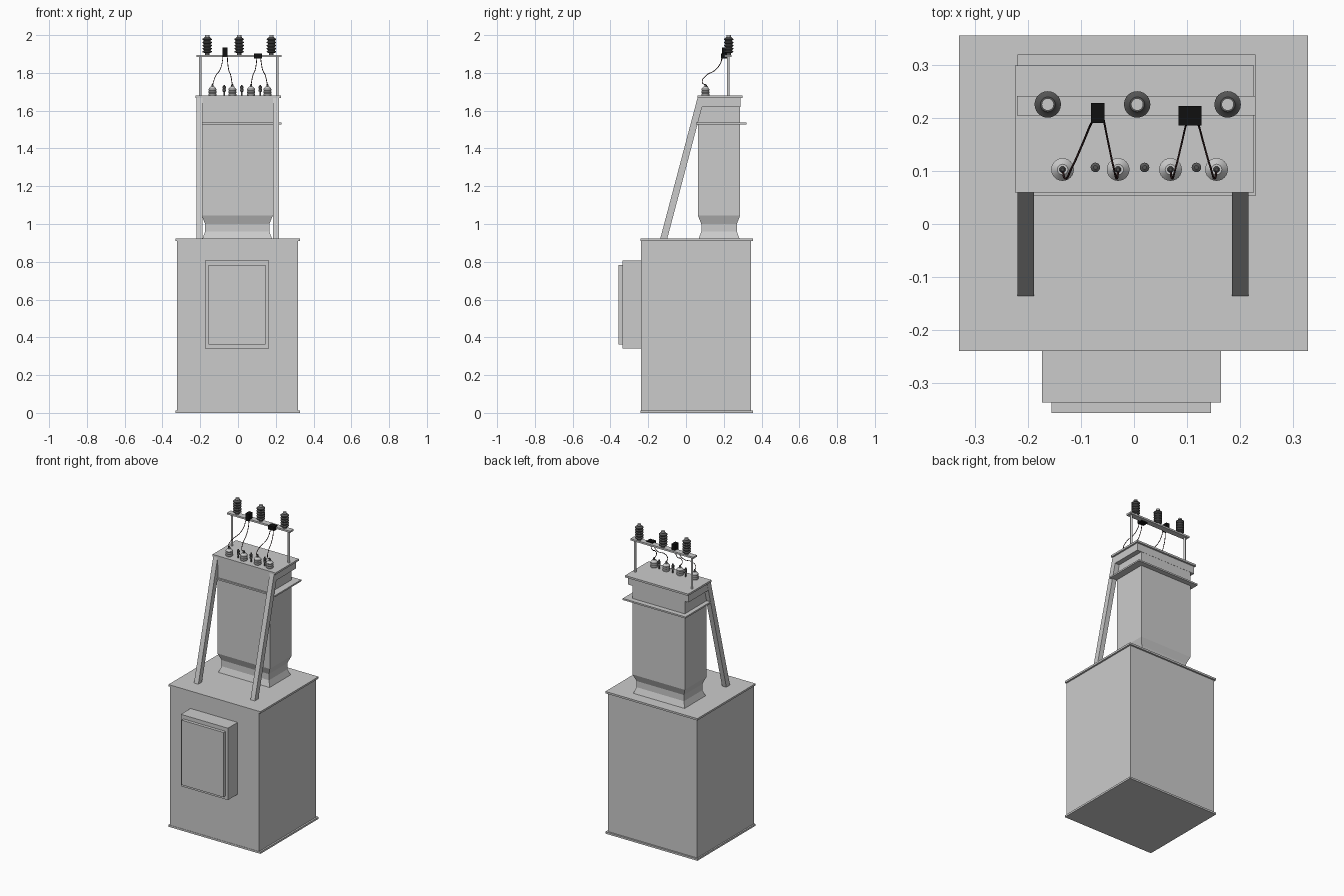
import bpy, bmesh, math
from mathutils import Vector

if "Cube" in bpy.data.objects:
    bpy.data.objects.remove(bpy.data.objects["Cube"])


def material(name, rgb):
    m = bpy.data.materials.new(name)
    m.diffuse_color = (*rgb, 1)
    m.use_nodes = True
    m.node_tree.nodes["Principled BSDF"].inputs["Base Color"].default_value = m.diffuse_color
    return m


DARK = material("dark_ceramic", (0.09, 0.09, 0.09))
BLACK = material("black_plastic", (0.005, 0.005, 0.005))
WIRE = material("wire_brown", (0.03, 0.012, 0.012))


def finish(name, bm, mat=None, smooth=False):
    bmesh.ops.recalc_face_normals(bm, faces=bm.faces)
    me = bpy.data.meshes.new(name)
    bm.to_mesh(me)
    bm.free()
    ob = bpy.data.objects.new(name, me)
    bpy.context.collection.objects.link(ob)
    if mat:
        me.materials.append(mat)
    if smooth:
        bpy.ops.object.select_all(action='DESELECT')
        ob.select_set(True)
        bpy.context.view_layer.objects.active = ob
        bpy.ops.object.shade_smooth_by_angle(angle=math.radians(35))
    return ob


def skin(name, rings, mat=None, smooth=False):
    """Bridge equal-length rings of points and cap both ends."""
    bm = bmesh.new()
    loops = [[bm.verts.new(p) for p in r] for r in rings]
    for a, b in zip(loops, loops[1:]):
        n = len(a)
        for i in range(n):
            bm.faces.new((a[i], a[(i + 1) % n], b[(i + 1) % n], b[i]))
    bm.faces.new(loops[0][::-1])
    bm.faces.new(loops[-1])
    return finish(name, bm, mat, smooth)


def rect(x0, x1, y0, y1, z):
    return [(x0, y0, z), (x1, y0, z), (x1, y1, z), (x0, y1, z)]


def box(name, x0, x1, y0, y1, z0, z1, mat=None):
    return skin(name, [rect(x0, x1, y0, y1, z0), rect(x0, x1, y0, y1, z1)], mat)


def lathe(name, x, y, profile, mat=None, n=24):
    rings = [[(x + r * math.cos(2 * math.pi * i / n), y + r * math.sin(2 * math.pi * i / n), z)
              for i in range(n)] for r, z in profile]
    return skin(name, rings, mat, True)


def wire(name, pts):
    cu = bpy.data.curves.new(name, 'CURVE')
    cu.dimensions = '3D'
    cu.bevel_depth = 0.002
    cu.bevel_resolution = 1
    cu.resolution_u = 6
    sp = cu.splines.new('BEZIER')
    sp.bezier_points.add(len(pts) - 1)
    for bp, p in zip(sp.bezier_points, pts):
        bp.co = Vector(p)
        bp.handle_left_type = bp.handle_right_type = 'AUTO'
    cu.materials.append(WIRE)
    ob = bpy.data.objects.new(name, cu)
    bpy.context.collection.objects.link(ob)
    bpy.ops.object.select_all(action='DESELECT')
    ob.select_set(True)
    bpy.context.view_layer.objects.active = ob
    bpy.ops.object.convert(target='MESH')


# Base cabinet with thin flanges
box("cabinet_body", -0.322, 0.318, -0.238, 0.345, 0.005, 0.915)
box("cabinet_bottom_flange", -0.331, 0.329, -0.24, 0.356, 0, 0.012)
box("cabinet_top_flange", -0.331, 0.329, -0.24, 0.356, 0.91, 0.922)

# Front control box and door
box("control_box", -0.174, 0.164, -0.337, -0.235, 0.342, 0.808)
box("control_box_door", -0.156, 0.146, -0.357, -0.333, 0.363, 0.783)

# Transformer tank with waisted neck
tank = [(0.003, 0.92), (0.018, 0.96), (0.018, 1.0), (0, 1.045), (0, 1.67)]
skin("tank", [rect(-0.192 + d, 0.184 - d, 0.063 + d, 0.287 - d, z) for d, z in tank])
box("tank_collar", -0.22, 0.23, 0.053, 0.32, 1.528, 1.538)
box("tank_head", -0.219, 0.216, 0.062, 0.288, 1.62, 1.67)
box("tank_lid", -0.225, 0.227, 0.06, 0.3, 1.668, 1.68)

# Slanted support struts
for side, x0 in (("left", -0.22), ("right", 0.185)):
    skin("strut_" + side, [rect(x0, x0 + 0.031, -0.137, -0.1, 0.92),
                           rect(x0, x0 + 0.031, 0.061, 0.098, 1.668)])

# Bus frame: two posts and a crossbar
for side, x in (("left", -0.2), ("right", 0.208)):
    lathe("bar_post_" + side, x, 0.224, [(0.007, 1.678), (0.007, 1.888)], n=16)
box("crossbar", -0.221, 0.23, 0.205, 0.242, 1.885, 1.896)

# Ribbed insulators on the crossbar
sheds = [(0.012, 1.895), (0.012, 1.906)]
for k in range(5):
    z = 1.906 + 0.0165 * k
    sheds += [(0.021, z + 0.001), (0.025, z + 0.004), (0.025, z + 0.008), (0.017, z + 0.013)]
sheds += [(0.014, 1.99)]
for i, x in enumerate((-0.163, 0.006, 0.177)):
    lathe(f"insulator_{i}", x, 0.226, sheds, DARK)
    lathe(f"insulator_cap_{i}", x, 0.226, [(0.0115, 1.985), (0.0115, 2.0)])

# Large stepped bushings on the lid
bushing = [(0.019, 1.678)]
for k in range(3):
    z = 1.682 + 0.013 * k
    bushing += [(0.0215, z), (0.0215, z + 0.006), (0.018, z + 0.01)]
bushing += [(0.010, 1.727)]
big_x = (-0.135, -0.03, 0.069, 0.156)
for i, x in enumerate(big_x):
    lathe(f"bushing_{i}", x, 0.103, bushing)
    lathe(f"bushing_terminal_{i}", x, 0.103, [(0.006, 1.72), (0.006, 1.735), (0.003, 1.742)], DARK, 12)

# Small bushings between them
for i, x in enumerate((-0.073, 0.02, 0.118)):
    lathe(f"small_bushing_{i}", x, 0.107,
          [(0.005, 1.678), (0.005, 1.70), (0.009, 1.702), (0.009, 1.712), (0.007, 1.715),
           (0.009, 1.718), (0.009, 1.728), (0.004, 1.731), (0.004, 1.737)], DARK, 16)

# Black switch blocks hanging on the crossbar
box("switch_block_left", -0.081, -0.056, 0.191, 0.229, 1.888, 1.934, BLACK)
box("switch_block_right", 0.084, 0.128, 0.186, 0.223, 1.877, 1.902, BLACK)

# Wires from bushings up to the blocks
ends = ((-0.079, 1.892, 0.193), (-0.057, 1.892, 0.196), (0.1, 1.88, 0.19), (0.12, 1.88, 0.192))
for i, (x, (ex, ez, ey)) in enumerate(zip(big_x, ends)):
    d = ex - x
    wire(f"wire_{i}", [(x, 0.103, 1.735), (x + 0.08 * d, 0.086, 1.75),
                       (x + 0.3 * d, 0.105, 1.785), (x + 0.7 * d, 0.155, 1.815),
                       (x + 0.9 * d, 0.182, 1.85), (ex, ey, ez)])
